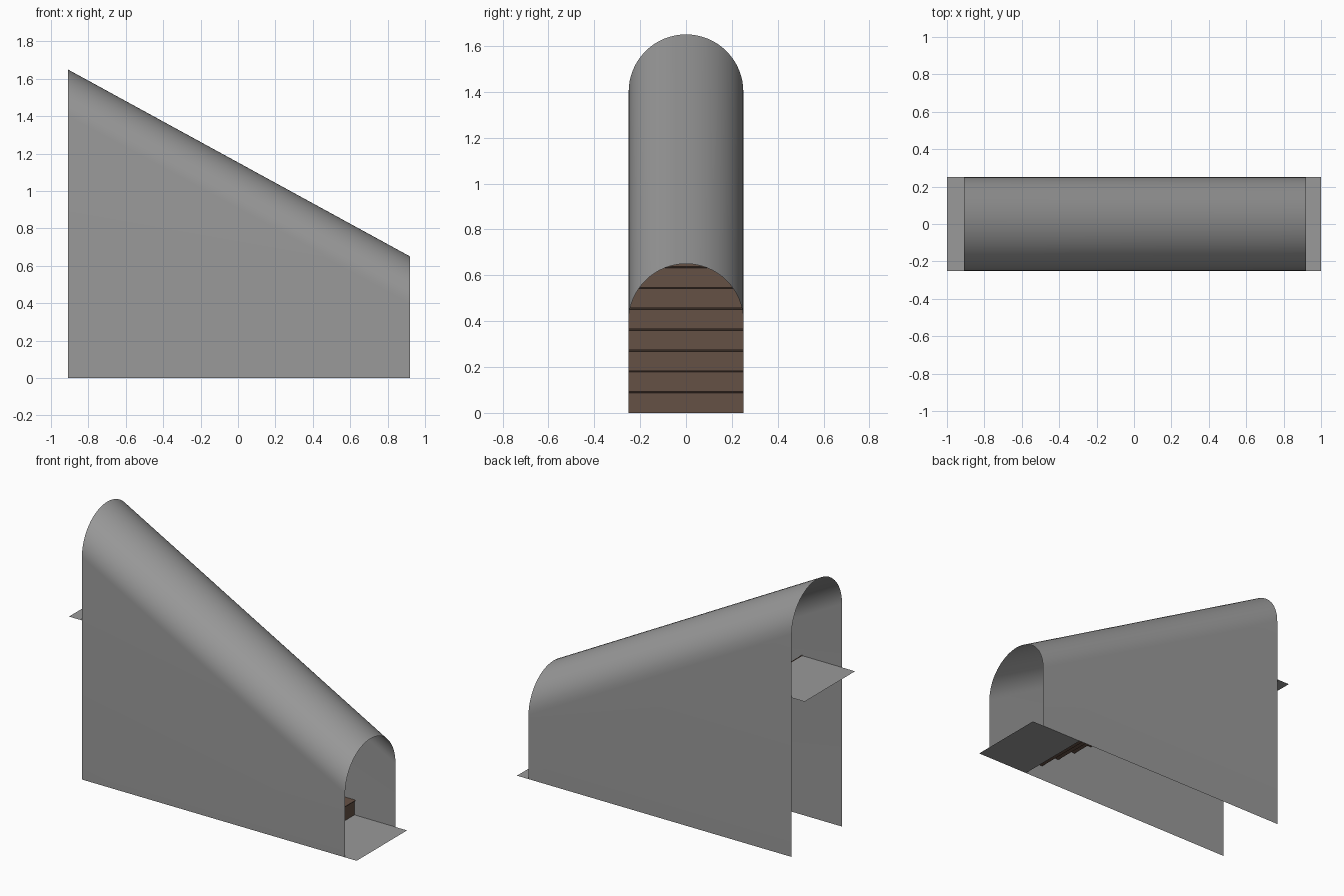
import bpy
import math

cube = bpy.data.objects.get("Cube")
if cube:
    bpy.data.objects.remove(cube, do_unlink=True)

HALF = 0.25           # half width of the passage
STEPS = 11
RISE = 1.0 / STEPS
FOOT, HEAD = 0.635, -0.635   # first and last riser
RUN = (FOOT - HEAD) / (STEPS - 1)


def material(name, rgb):
    mat = bpy.data.materials.new(name)
    mat.use_nodes = True
    mat.diffuse_color = (*rgb, 1)
    mat.node_tree.nodes["Principled BSDF"].inputs["Base Color"].default_value = (*rgb, 1)
    return mat


grey = material("concrete grey", (0.32, 0.32, 0.32))
brown = material("step brown", (0.13, 0.083, 0.06))


def strip(name, side_a, side_b, mat):
    """Sheet of quads joining two matching rows of points."""
    n = len(side_a)
    faces = [(i, i + 1, n + i + 1, n + i) for i in range(n - 1)]
    mesh = bpy.data.meshes.new(name)
    mesh.from_pydata(side_a + side_b, [], faces)
    mesh.materials.append(mat)
    obj = bpy.data.objects.new(name, mesh)
    bpy.context.collection.objects.link(obj)
    return obj


def across(name, profile, mat):
    """Sheet sweeping an x-z profile over the passage width."""
    return strip(name, [(x, -HALF, z) for x, z in profile],
                 [(x, HALF, z) for x, z in profile], mat)


# Sloping vaulted shell, open at the ends and underneath
def arch(x, apex):
    spring = apex - HALF
    turns = [math.pi * i / 32 for i in range(33)]
    curve = [(x, -HALF * math.cos(t), spring + HALF * math.sin(t)) for t in turns]
    return [(x, -HALF, 0)] + curve + [(x, HALF, 0)]


shell = strip("vaulted_shell", arch(-0.91, 1.65), arch(0.92, 0.65), grey)
shell.data.flip_normals()
bpy.context.view_layer.objects.active = shell
shell.select_set(True)
bpy.ops.object.shade_smooth_by_angle(angle=math.radians(30))
shell.select_set(False)

# Landings at the foot and head of the flight
across("lower_landing", [(FOOT, 0), (1, 0)], grey)
across("upper_landing", [(-1, 1), (HEAD, 1)], grey)

# Flight of thin folded steps, each with a small nosing
profile = [(FOOT, 0)]
for i in range(STEPS):
    x, z = FOOT - i * RUN, (i + 1) * RISE
    profile += [(x, z - 0.004), (x + 0.006, z - 0.002),
                (x + 0.006, z + 0.002), (x, z + 0.004)]
    if i < STEPS - 1:
        profile.append((x - RUN, z + 0.004))
across("stair_flight", profile[::-1], brown)
